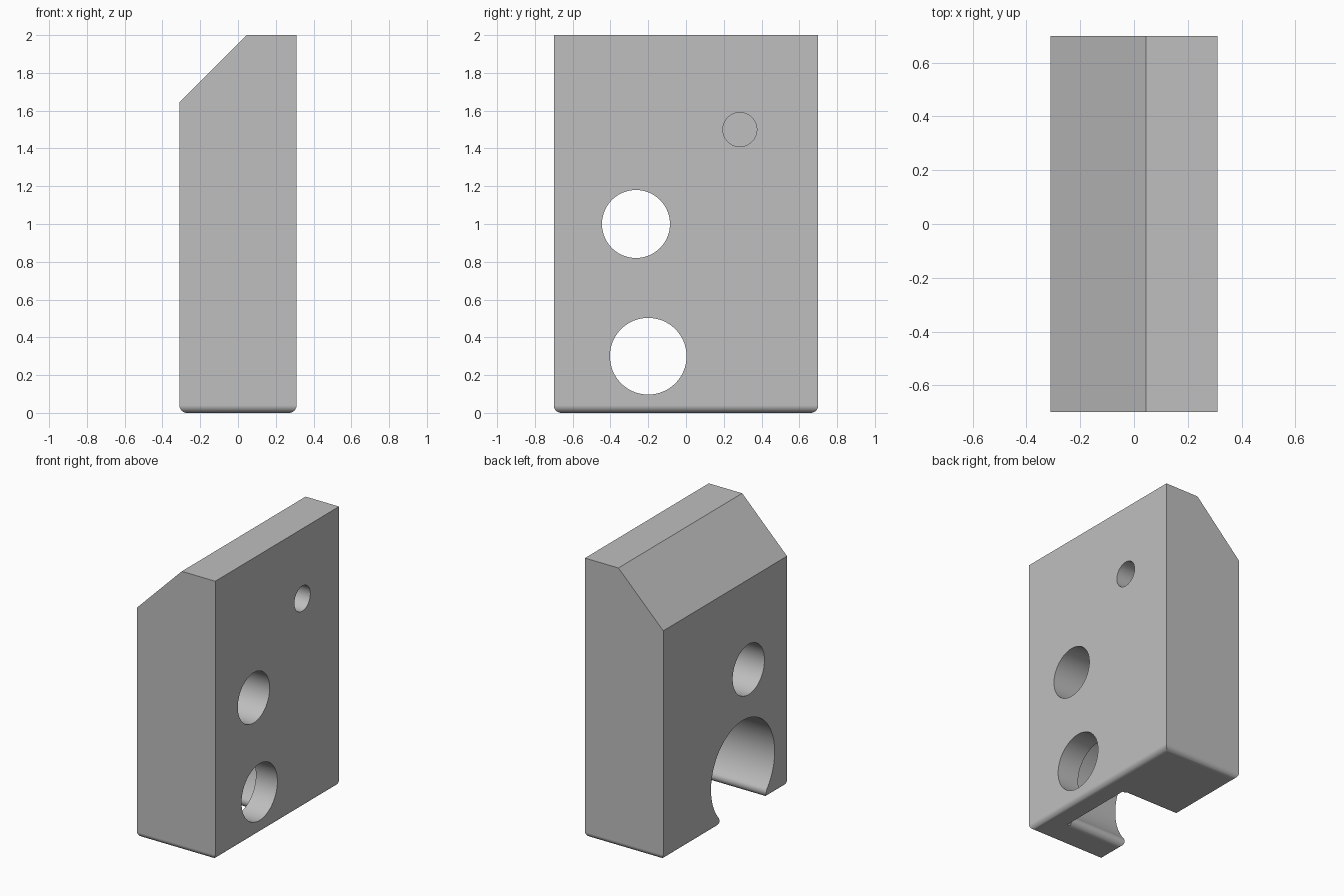
import bpy
import bmesh
from math import sin, cos, pi, atan2, sqrt
from mathutils import Vector

if "Cube" in bpy.data.objects:
    bpy.data.objects.remove(bpy.data.objects["Cube"], do_unlink=True)

HALF_X, HALF_Y, HEIGHT = 0.31, 0.70, 2.0
FILLET = 0.04
FLOOR_X = 0.14          # floor of the large pocket
BORE_Y, BORE_Z, BORE_R = -0.20, 0.30, 0.36


def prism(name, points, direction):
    """Extrude a closed polygon of 3D points along a direction."""
    bm = bmesh.new()
    face = bm.faces.new([bm.verts.new(p) for p in points])
    new = bmesh.ops.extrude_face_region(bm, geom=[face])["geom"]
    verts = [v for v in new if isinstance(v, bmesh.types.BMVert)]
    bmesh.ops.translate(bm, verts=verts, vec=Vector(direction))
    bmesh.ops.recalc_face_normals(bm, faces=bm.faces)
    mesh = bpy.data.meshes.new(name)
    bm.to_mesh(mesh)
    bm.free()
    obj = bpy.data.objects.new(name, mesh)
    bpy.context.collection.objects.link(obj)
    return obj


def arc(cy, cz, r, start, end, steps):
    return [(cy + r * cos(start + (end - start) * i / steps),
             cz + r * sin(start + (end - start) * i / steps))
            for i in range(steps + 1)]


def round_cutter(name, y, z, r, x0, x1):
    ring = arc(y, z, r, 0, 2 * pi, 64)[:-1]
    return prism(name, [(x0, a, b) for a, b in ring], (x1 - x0, 0, 0))


def apply_modifiers(obj):
    bpy.context.view_layer.update()
    graph = bpy.context.evaluated_depsgraph_get()
    mesh = bpy.data.meshes.new_from_object(obj.evaluated_get(graph))
    obj.modifiers.clear()
    obj.data = mesh


def cut(obj, cutter):
    mod = obj.modifiers.new("cut", "BOOLEAN")
    mod.operation = "DIFFERENCE"
    mod.solver = "EXACT"
    mod.object = cutter
    apply_modifiers(obj)
    bpy.data.objects.remove(cutter, do_unlink=True)


# Block with a sloped top edge
outline = [(-HALF_X, 0), (HALF_X, 0), (HALF_X, HEIGHT),
           (0.045, HEIGHT), (-HALF_X, 1.645)]
block = prism("block", [(x, -HALF_Y, z) for x, z in outline], (0, 2 * HALF_Y, 0))

# Rounded bottom edges
bm = bmesh.new()
bm.from_mesh(block.data)
bottom = [e for e in bm.edges if all(v.co.z < 0.001 for v in e.verts)]
bmesh.ops.bevel(bm, geom=bottom, offset=FILLET, offset_type="OFFSET",
                segments=8, profile=0.5, affect="EDGES")
bm.to_mesh(block.data)
bm.free()

# Large pocket, open below, with rounded lips
drop = BORE_Z - FILLET
side = sqrt((BORE_R + FILLET) ** 2 - drop ** 2)
lean = atan2(drop, side)
profile = arc(BORE_Y, BORE_Z, BORE_R, -lean, pi + lean, 72)
left_lip = arc(BORE_Y - side, FILLET, FILLET, lean, -pi / 2, 12)[1:]
right_lip = [(2 * BORE_Y - y, z) for y, z in reversed(left_lip)]
profile += left_lip + [(BORE_Y - side, -0.1), (BORE_Y + side, -0.1)] + right_lip
cut(block, prism("pocket_cutter", [(-0.5, y, z) for y, z in profile],
                 (FLOOR_X + 0.5, 0, 0)))

# Rounded lower edge of the pocket floor
edge = arc(FLOOR_X + FILLET, FILLET, FILLET, -pi / 2, -pi, 8)
edge += [(FLOOR_X - 0.001, FILLET), (FLOOR_X - 0.001, -0.1), (FLOOR_X + FILLET, -0.1)]
cut(block, prism("edge_cutter", [(x, BORE_Y - 0.28, z) for x, z in edge],
                 (0, 0.56, 0)))

# Through holes and the small blind hole
cut(block, round_cutter("lower_hole", BORE_Y, BORE_Z, 0.203, 0.0, 0.5))
cut(block, round_cutter("middle_hole", -0.265, 1.0, 0.18, -0.5, 0.5))
cut(block, round_cutter("small_hole", 0.285, 1.5, 0.09, -0.1, 0.5))

# Colour
grey = bpy.data.materials.new("plain_grey")
grey.use_nodes = True
colour = (0.52, 0.52, 0.52, 1)
grey.diffuse_color = colour
grey.node_tree.nodes["Principled BSDF"].inputs["Base Color"].default_value = colour
block.data.materials.clear()
block.data.materials.append(grey)
for poly in block.data.polygons:
    poly.material_index = 0

# Smooth rounds, sharp edges
bpy.ops.object.select_all(action="DESELECT")
block.select_set(True)
bpy.context.view_layer.objects.active = block
bpy.ops.object.shade_smooth_by_angle(angle=pi / 6)
weighted = block.modifiers.new("even_shading", "WEIGHTED_NORMAL")
weighted.keep_sharp = True
